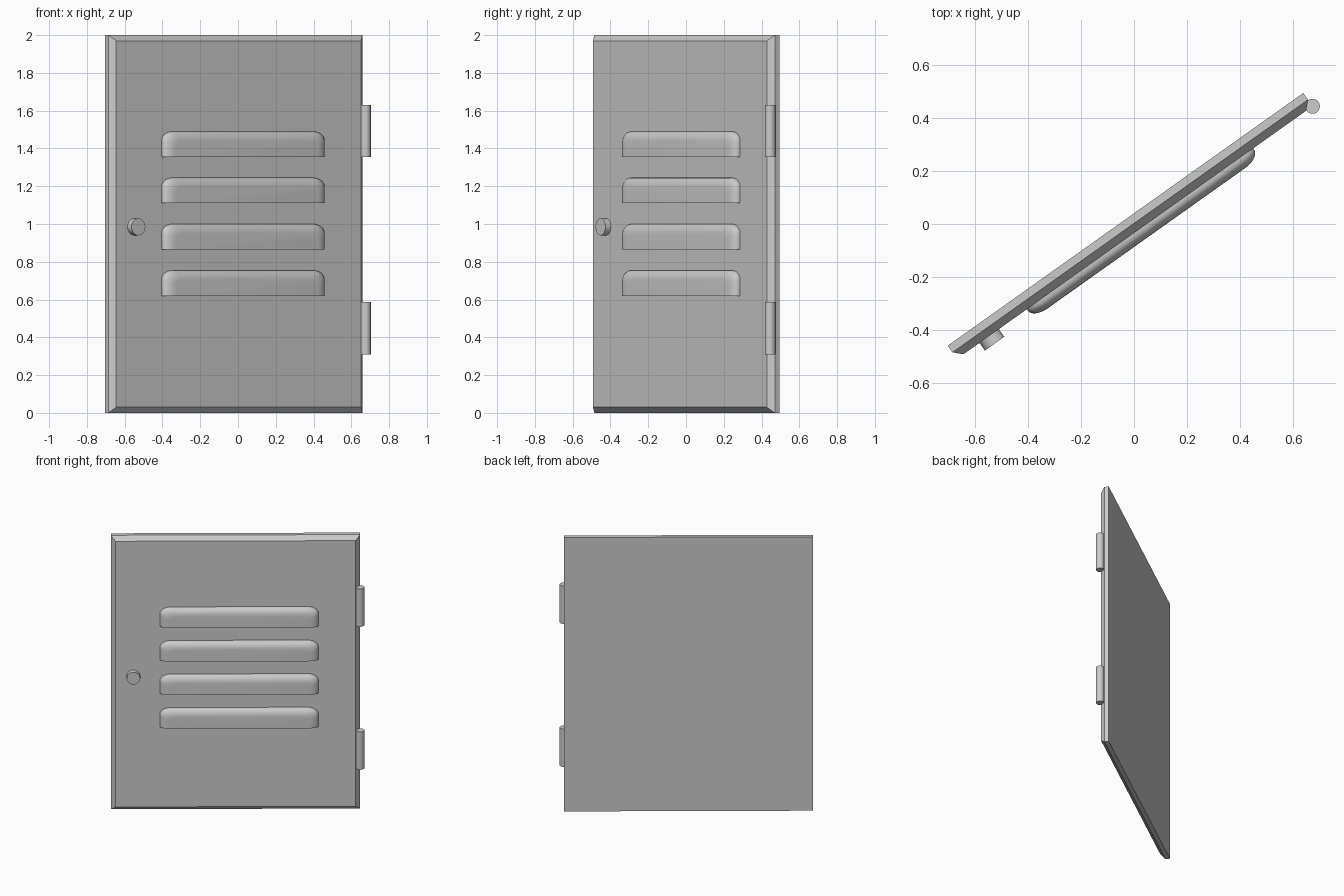
import bpy, bmesh
from math import sin, cos, pi, radians
from mathutils import Matrix

if "Cube" in bpy.data.objects:
    bpy.data.objects.remove(bpy.data.objects["Cube"])

# Everything is modelled square-on (x along door, -y outwards), then swung open
SWING = Matrix.Rotation(radians(35.4), 4, 'Z')
FRONT = 0.028          # outward offset of the door's front face


def finish(bm, name, smooth=True):
    bmesh.ops.recalc_face_normals(bm, faces=bm.faces)
    mesh = bpy.data.meshes.new(name)
    bm.to_mesh(mesh)
    bm.free()
    ob = bpy.data.objects.new(name, mesh)
    bpy.context.collection.objects.link(ob)
    ob.matrix_world = SWING
    if smooth:
        bpy.ops.object.select_all(action='DESELECT')
        ob.select_set(True)
        bpy.context.view_layer.objects.active = ob
        bpy.ops.object.shade_smooth_by_angle(angle=radians(35))
    return ob


def loft(layers, name, smooth=True):
    """Skin equal-length rings of points and cap both ends."""
    bm = bmesh.new()
    rings = [[bm.verts.new(p) for p in ring] for ring in layers]
    n = len(rings[0])
    for a, b in zip(rings, rings[1:]):
        for i in range(n):
            j = (i + 1) % n
            bm.faces.new((a[i], a[j], b[j], b[i]))
    bm.faces.new(rings[0])
    bm.faces.new(rings[-1])
    return finish(bm, name, smooth)


def rect(inset, out):
    x0, x1, z0, z1 = -0.841 + inset, 0.809 - inset, inset, 2 - inset
    return [(x0, -out, z0), (x1, -out, z0), (x1, -out, z1), (x0, -out, z1)]


def cylinder(name, radius, depth, matrix):
    bm = bmesh.new()
    bmesh.ops.create_cone(bm, cap_ends=True, segments=32, radius1=radius,
                          radius2=radius, depth=depth, matrix=matrix)
    return finish(bm, name)


def louvre(name, z0):
    """Hood with a flat underside, domed top and rounded ends."""
    xc, half, height, r = 0.008, 0.525, 0.135, 0.07

    def ring(inset, out):
        h, top = half - inset, z0 + height - inset * 0.8
        rx, rz = r - inset * 0.4, 0.05 - inset * 0.3
        arc = [(h - rx + rx * cos(i * pi / 12), top - rz + rz * sin(i * pi / 12))
               for i in range(7)]
        side = [(h, z0)] + arc
        pts = side + [(-x, z) for x, z in reversed(side)]
        return [(xc + x, -out, z) for x, z in pts]

    layers = [ring(0, FRONT - 0.01)]
    for i in range(7):
        t = i * pi / 12
        layers.append(ring(0.065 * (1 - cos(t)), 0.035 + 0.036 * sin(t)))
    return loft(layers, name)


# Door panel with chamfered front edge
loft([rect(0, -0.033), rect(0, -0.002), rect(0.03, FRONT)], "door_panel", False)

# Four vent louvres
for k in range(4):
    louvre(f"vent_louvre_{k + 1}", 0.62 + 0.245 * k)

# Hinge barrels on the right edge
for label, z in (("lower", 0.448), ("upper", 1.492)):
    cylinder(f"{label}_hinge", 0.028, 0.277, Matrix.Translation((0.808, -0.028, z)))

# Round door knob
cylinder("door_knob", 0.045, 0.045,
         Matrix.Translation((-0.692, -0.041, 0.985)) @ Matrix.Rotation(pi / 2, 4, 'X'))
